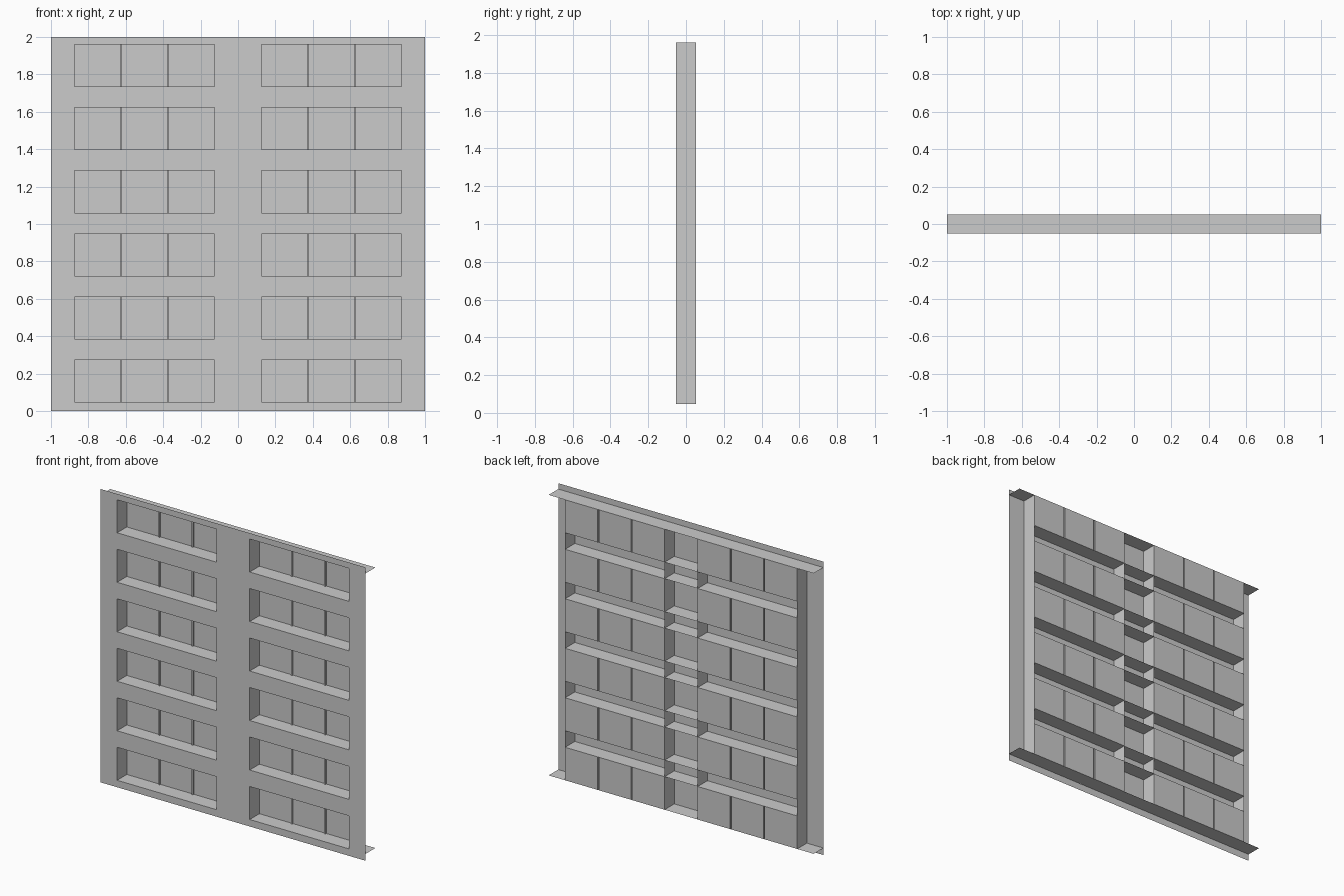
import bpy, bmesh

cube = bpy.data.objects.get("Cube")
if cube:
    bpy.data.objects.remove(cube, do_unlink=True)

metal = bpy.data.materials.new("grey_sheet_metal")
metal.use_nodes = True
metal.diffuse_color = (0.6, 0.6, 0.6, 1)
metal.node_tree.nodes["Principled BSDF"].inputs["Base Color"].default_value = (0.6, 0.6, 0.6, 1)

# Shared dimensions
FRONT, BACK = -0.052, 0.052
INNER, OUTER = 0.125, 0.875
ROWS, PITCH, HEIGHT, BASE = 6, 0.3375, 0.225, 0.0475
TOP = BASE + PITCH * (ROWS - 1) + HEIGHT
GROOVE, GROOVE_DEPTH = 0.005, 0.01
rows = [(BASE + PITCH * i, BASE + PITCH * i + HEIGHT) for i in range(ROWS)]


def sheets(name, quads):
    """Make one object from a list of four-cornered sheets."""
    bm = bmesh.new()
    for quad in quads:
        bm.faces.new([bm.verts.new(p) for p in quad])
    bmesh.ops.remove_doubles(bm, verts=bm.verts, dist=0.0001)
    mesh = bpy.data.meshes.new(name)
    bm.to_mesh(mesh)
    bm.free()
    mesh.materials.append(metal)
    obj = bpy.data.objects.new(name, mesh)
    bpy.context.collection.objects.link(obj)
    return obj


def upright(x0, x1, z0, z1, y):
    return [(x0, y, z0), (x1, y, z0), (x1, y, z1), (x0, y, z1)]


def level(x0, x1, z):
    return [(x0, FRONT, z), (x1, FRONT, z), (x1, BACK, z), (x0, BACK, z)]


def side(x, z0, z1, y0=FRONT, y1=BACK):
    return [(x, y0, z0), (x, y1, z0), (x, y1, z1), (x, y0, z1)]


# Front plate with two columns of openings
xs = [-1, -OUTER, -INNER, INNER, OUTER, 1]
zs = [0] + [z for row in rows for z in row] + [2]
plate = []
for i in range(len(xs) - 1):
    for j in range(len(zs) - 1):
        if not (i % 2 and j % 2):
            plate.append(upright(xs[i], xs[i + 1], zs[j], zs[j + 1], FRONT))
sheets("front_plate", plate)

# Full-width flanges along the top and bottom
sheets("bottom_flange", [level(-1, 1, BASE)])
sheets("top_flange", [level(-1, 1, TOP)])

# Shelves between the rows
for n, z in enumerate(zs[2:-2]):
    sheets(f"shelf_{n + 1}", [level(-OUTER, OUTER, z)])

# Full-height walls beside each column
for label, s in (("left", 1), ("right", -1)):
    sheets(f"{label}_outer_wall", [side(s * OUTER, BASE, TOP)])
    sheets(f"{label}_inner_wall", [side(s * INNER, BASE, TOP)])

    # Back panels, three to a pocket, joined by narrow folded grooves
    width = (OUTER - INNER) / 3
    for r, (z0, z1) in enumerate(rows):
        quads = []
        for k in range(3):
            a = INNER + width * k + (GROOVE if k > 0 else 0)
            b = INNER + width * (k + 1) - (GROOVE if k < 2 else 0)
            quads.append(upright(s * a, s * b, z0, z1, BACK))
            if k < 2:
                c = b + 2 * GROOVE
                fold = BACK - GROOVE_DEPTH
                quads.append(upright(s * b, s * c, z0, z1, fold))
                quads += [side(s * x, z0, z1, fold, BACK) for x in (b, c)]
        sheets(f"{label}_back_panel_{r + 1}", quads)
